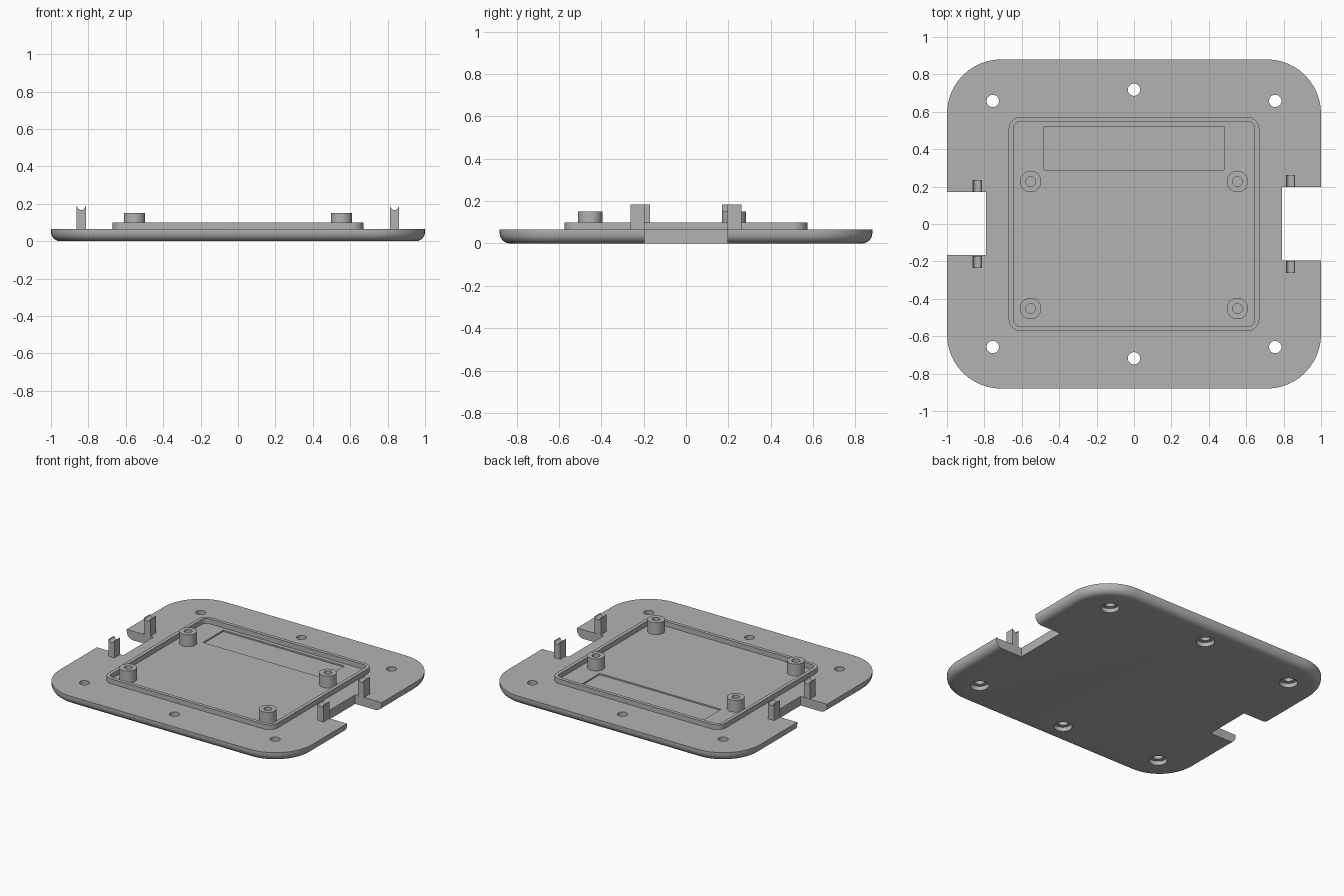
import bpy, bmesh, math

if "Cube" in bpy.data.objects:
    bpy.data.objects.remove(bpy.data.objects["Cube"])

grey = bpy.data.materials.new("plain_grey")
grey.use_nodes = True
colour = (0.45, 0.45, 0.45, 1)
grey.diffuse_color = colour
grey.node_tree.nodes["Principled BSDF"].inputs["Base Color"].default_value = colour


def outline(hx, hy, r, steps=12):
    """Rounded rectangle points; a circle when hx = hy = r."""
    points = []
    for k, (sx, sy) in enumerate([(1, 1), (-1, 1), (-1, -1), (1, -1)]):
        for i in range(steps + 1):
            a = (k + i / steps) * math.pi / 2
            points.append((sx * (hx - r) + r * math.cos(a),
                           sy * (hy - r) + r * math.sin(a)))
    return points


def finish(name, bm, at=(0, 0), smooth=True):
    bmesh.ops.remove_doubles(bm, verts=bm.verts, dist=1e-5)
    bmesh.ops.recalc_face_normals(bm, faces=bm.faces)
    mesh = bpy.data.meshes.new(name)
    bm.to_mesh(mesh)
    bm.free()
    mesh.materials.append(grey)
    ob = bpy.data.objects.new(name, mesh)
    ob.location = (at[0], at[1], 0)
    bpy.context.collection.objects.link(ob)
    if smooth:
        shade(ob)
    return ob


def activate(ob):
    bpy.ops.object.select_all(action='DESELECT')
    ob.select_set(True)
    bpy.context.view_layer.objects.active = ob


def shade(ob):
    activate(ob)
    bpy.ops.object.shade_smooth_by_angle(angle=math.radians(30))


def loft(name, sections, at=(0, 0), closed=False):
    """Skin (half x, half y, radius, z) sections, capped or wrapped round."""
    bm = bmesh.new()
    rings = [[bm.verts.new((x, y, z)) for x, y in outline(hx, hy, r)]
             for hx, hy, r, z in sections]
    pairs = list(zip(rings, rings[1:]))
    if closed:
        pairs.append((rings[-1], rings[0]))
    else:
        bm.faces.new(rings[0])
        bm.faces.new(rings[-1])
    n = len(rings[0])
    for a, b in pairs:
        for i in range(n):
            j = (i + 1) % n
            bm.faces.new((a[i], a[j], b[j], b[i]))
    return finish(name, bm, at)


def box(name, x0, x1, y0, y1, z0, z1):
    bm = bmesh.new()
    bmesh.ops.create_cube(bm, size=1)
    for v in bm.verts:
        v.co = (x1 if v.co.x > 0 else x0, y1 if v.co.y > 0 else y0,
                z1 if v.co.z > 0 else z0)
    return finish(name, bm, smooth=False)


def cut(target, cutter):
    mod = target.modifiers.new("cut", 'BOOLEAN')
    mod.operation, mod.solver, mod.object = 'DIFFERENCE', 'EXACT', cutter
    activate(target)
    bpy.ops.object.modifier_apply(modifier=mod.name)
    bpy.data.objects.remove(cutter)


TOP = 0.065

# Base plate with a rounded lower edge
fillet = 0.05
sections = []
for i in range(7):
    a = i / 6 * math.pi / 2
    inset = fillet * (1 - math.sin(a))
    sections.append((1 - inset, 0.88 - inset, 0.29 - inset, fillet * (1 - math.cos(a))))
sections.append((1, 0.88, 0.29, TOP))
plate = loft("base_plate", sections)

# Side notches and the shallow floor recess
cut(plate, box("right_notch_cutter", -1.1, -0.79, -0.167, 0.17, -0.1, 0.2))
cut(plate, box("left_notch_cutter", 0.79, 1.1, -0.196, 0.197, -0.1, 0.2))
cut(plate, box("recess_cutter", -0.48, 0.48, 0.29, 0.52, TOP - 0.01, 0.2))

# Counterbored screw holes
for x, y in [(-0.755, 0.658), (0, 0.718), (0.755, 0.658)]:
    for side in (1, -1):
        bore = [(r, r, r, z) for r, z in
                [(0.06, -0.05), (0.06, 0.03), (0.033, 0.03), (0.033, 0.1)]]
        cut(plate, loft("screw_hole_cutter", bore, (x, side * y)))
shade(plate)

# Raised rim round the floor
loft("raised_rim", [(0.67, 0.573, 0.065, TOP - 0.005), (0.67, 0.573, 0.065, 0.1),
                    (0.645, 0.548, 0.04, 0.1), (0.645, 0.548, 0.04, TOP - 0.005)],
     closed=True)

# Hollow mounting bosses
for x in (-0.553, 0.553):
    for y in (0.227, -0.452):
        loft("mounting_boss", [(r, r, r, z) for r, z in
                               [(0.057, TOP - 0.005), (0.057, 0.15),
                                (0.026, 0.15), (0.026, TOP + 0.005)]], (x, y))


# Upright cradle posts with a concave top
def post(name, x, y0, y1):
    half, tip, dip = 0.0245, 0.185, 0.018
    profile = [(-half, TOP - 0.005), (half, TOP - 0.005), (half, tip)]
    for i in range(11):
        a = i / 10 * math.pi
        profile.append((0.021 * math.cos(a), tip - dip * math.sin(a)))
    profile.append((-half, tip))
    bm = bmesh.new()
    face = bm.faces.new([bm.verts.new((px, y0, pz)) for px, pz in profile])
    new = bmesh.ops.extrude_face_region(bm, geom=[face])["geom"]
    bmesh.ops.translate(bm, vec=(0, y1 - y0, 0),
                        verts=[v for v in new if isinstance(v, bmesh.types.BMVert)])
    finish(name, bm, (x, 0))


for side, x, near, far in [("right", -0.838, 0.17, 0.235), ("left", 0.837, 0.197, 0.262)]:
    post(side + "_back_post", x, near, far)
    post(side + "_front_post", x, -far, -near)
